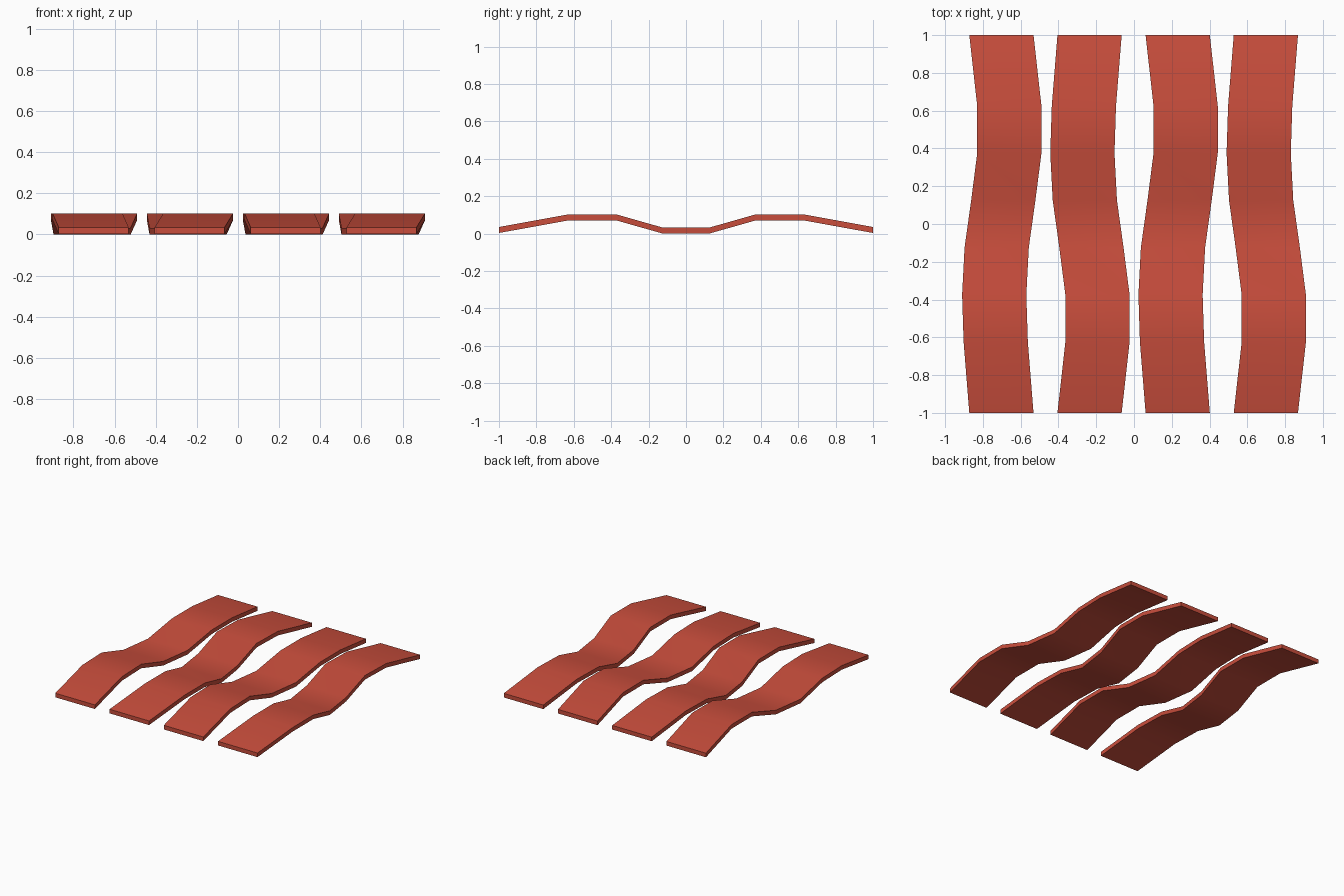
import bpy, bmesh

if "Cube" in bpy.data.objects:
    bpy.data.objects.remove(bpy.data.objects["Cube"])

red = bpy.data.materials.new("bacon_red")
red.diffuse_color = (0.58, 0.075, 0.045, 1)
red.use_nodes = True
red.node_tree.nodes["Principled BSDF"].inputs["Base Color"].default_value = red.diffuse_color

WIDTH, THICK = 0.34, 0.032
# stations along the strip: y, sideways sway, height of underside
PATH = [(-1, 0, .003), (-.625, -.03, .071), (-.375, -.038, .071), (-.125, -.025, 0),
        (.125, .01, 0), (.375, .042, .071), (.625, .042, .071), (1, 0, .003)]


def strip(name, cx, flip):
    """Sweep a flat rectangle along the wavy path; flip reverses the sway."""
    bm = bmesh.new()
    rings = []
    for i, (y, _, z) in enumerate(PATH):
        x = cx + PATH[-1 - i if flip else i][1]
        a, b = x - WIDTH / 2, x + WIDTH / 2
        rings.append([bm.verts.new(p) for p in
                      ((a, y, z), (b, y, z), (b, y, z + THICK), (a, y, z + THICK))])
    for r, s in zip(rings, rings[1:]):
        for k in range(4):
            n = (k + 1) % 4
            bm.faces.new((r[k], r[n], s[n], s[k]))
    bm.faces.new(rings[0])
    bm.faces.new(rings[-1])
    bmesh.ops.recalc_face_normals(bm, faces=bm.faces)
    me = bpy.data.meshes.new(name)
    bm.to_mesh(me)
    bm.free()
    me.materials.append(red)
    ob = bpy.data.objects.new(name, me)
    bpy.context.collection.objects.link(ob)
    bpy.ops.object.select_all(action='DESELECT')
    ob.select_set(True)
    bpy.context.view_layer.objects.active = ob
    bpy.ops.object.shade_smooth_by_angle(angle=0.6)


# four strips side by side, alternating sway
for i in range(4):
    strip(f"bacon_strip_{i + 1}", -0.702 + i * 0.4667, i % 2 == 1)
